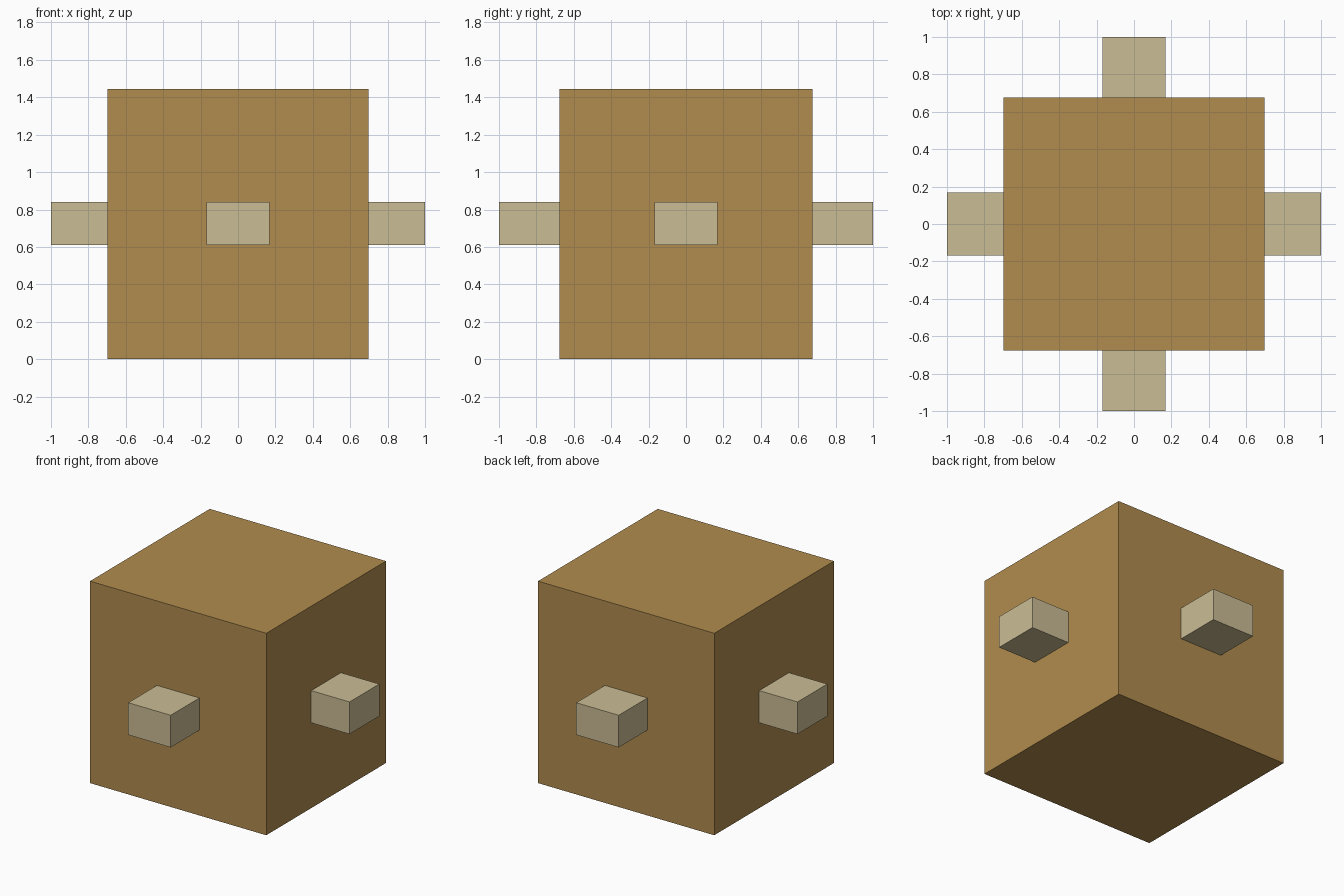
import bpy
from mathutils import Vector

old = bpy.data.objects.get("Cube")
if old:
    bpy.data.objects.remove(old, do_unlink=True)


def make_material(name, color):
    mat = bpy.data.materials.new(name)
    mat.use_nodes = True
    mat.diffuse_color = color
    mat.node_tree.nodes["Principled BSDF"].inputs["Base Color"].default_value = color
    return mat


def add_box(name, low, high, mat):
    low, high = Vector(low), Vector(high)
    bpy.ops.mesh.primitive_cube_add(size=1, location=(low + high) / 2)
    box = bpy.context.object
    box.name = name
    box.scale = high - low
    bpy.ops.object.transform_apply(location=False, rotation=False, scale=True)
    box.data.materials.append(mat)
    return box


brown = make_material("warm brown", (0.434, 0.262, 0.076, 1))
tan = make_material("pale tan", (0.591, 0.503, 0.296, 1))

HALF_X, HALF_Y, HEIGHT = 0.697, 0.676, 1.444
PEG_HALF, PEG_LOW, PEG_HIGH = 0.168, 0.61, 0.84
EMBED = 0.02

# Main block
add_box("body", (-HALF_X, -HALF_Y, 0), (HALF_X, HALF_Y, HEIGHT), brown)

# One peg on each side, slightly sunk into the block
for name, sign in (("left_peg", 1), ("right_peg", -1)):
    ends = sorted((sign * (HALF_X - EMBED), sign))
    add_box(name, (ends[0], -PEG_HALF, PEG_LOW), (ends[1], PEG_HALF, PEG_HIGH), tan)

for name, sign in (("back_peg", 1), ("front_peg", -1)):
    ends = sorted((sign * (HALF_Y - EMBED), sign))
    add_box(name, (-PEG_HALF, ends[0], PEG_LOW), (PEG_HALF, ends[1], PEG_HIGH), tan)
